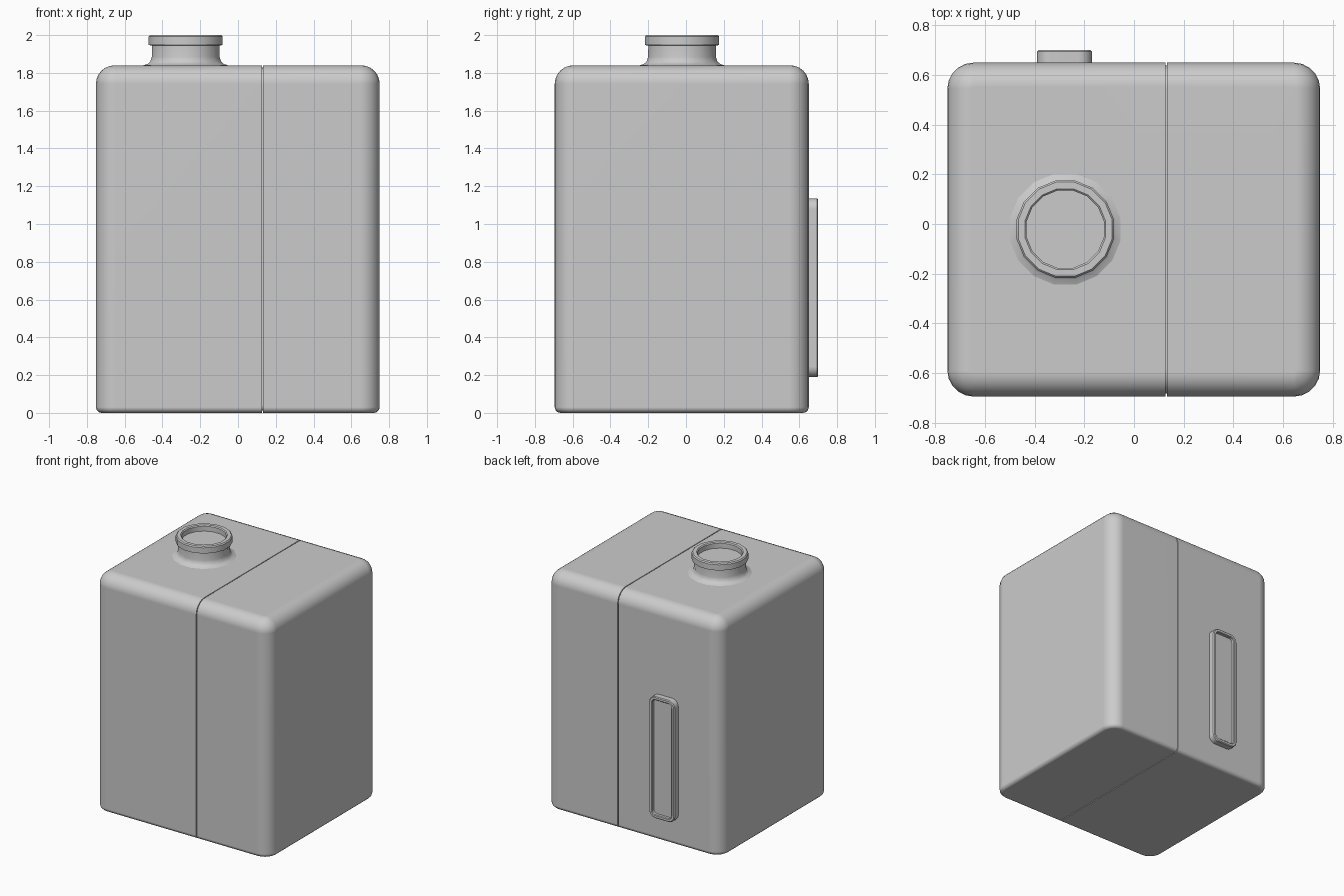
import bpy, bmesh, math
from mathutils import Vector

if "Cube" in bpy.data.objects:
    bpy.data.objects.remove(bpy.data.objects["Cube"])


def finish(bm, name, angle=35):
    bmesh.ops.recalc_face_normals(bm, faces=bm.faces)
    mesh = bpy.data.meshes.new(name)
    bm.to_mesh(mesh)
    bm.free()
    obj = bpy.data.objects.new(name, mesh)
    bpy.context.collection.objects.link(obj)
    bpy.ops.object.select_all(action='DESELECT')
    obj.select_set(True)
    bpy.context.view_layer.objects.active = obj
    bpy.ops.object.shade_smooth_by_angle(angle=math.radians(angle))
    obj.modifiers.new("weighted", 'WEIGHTED_NORMAL').keep_sharp = True
    return obj


def skin(rings):
    """Bridge rings of points and cap both ends."""
    bm = bmesh.new()
    loops = [[bm.verts.new(p) for p in ring] for ring in rings]
    n = len(loops[0])
    for a, b in zip(loops, loops[1:]):
        for i in range(n):
            j = (i + 1) % n
            bm.faces.new((a[i], a[j], b[j], b[i]))
    bm.faces.new(loops[0])
    bm.faces.new(loops[-1])
    return bm


def rounded_rect(x0, x1, y0, y1, r, inset, h, seg=5):
    """Rounded rectangle at height h, shrunk by inset."""
    rad = max(r - inset, 0.002)
    d = inset + rad
    centres = [(x1 - d, y1 - d), (x0 + d, y1 - d), (x0 + d, y0 + d), (x1 - d, y0 + d)]
    pts = []
    for k, (cx, cy) in enumerate(centres):
        for s in range(seg + 1):
            t = math.pi / 2 * (k + s / seg)
            pts.append(Vector((cx + rad * math.cos(t), cy + rad * math.sin(t), h)))
    return pts


def tank(shrink=0.0):
    """Whole tank: small rounding below, large rounding above."""
    top, low, height = 0.098, 0.03, 1.84
    prof = []
    for i in range(4):
        t = math.pi / 2 * i / 3
        prof.append((low * (1 - math.sin(t)), low * (1 - math.cos(t))))
    for i in range(7):
        t = math.pi / 2 * i / 6
        prof.append((top * (1 - math.cos(t)), height - top * (1 - math.sin(t))))
    mid = height / 2
    return skin([rounded_rect(-0.752, 0.75, -0.695, 0.65, 0.105, o + shrink,
                              mid + (z - mid) * (1 - shrink / mid)) for o, z in prof])


def cut(bm, x, keep_right):
    """Trim the solid at a plane of constant x and cap it."""
    res = bmesh.ops.bisect_plane(
        bm, geom=bm.verts[:] + bm.edges[:] + bm.faces[:], plane_co=(x, 0, 0),
        plane_no=(1, 0, 0), clear_inner=keep_right, clear_outer=not keep_right)
    edges = [e for e in res['geom_cut'] if isinstance(e, bmesh.types.BMEdge)]
    bmesh.ops.contextual_create(bm, geom=edges)


# Two tank sections with a narrow seam
SEAM, GAP = 0.13, 0.003
for name, side in (("tank_left", -1), ("tank_right", 1)):
    bm = tank()
    cut(bm, SEAM + side * GAP, side > 0)
    finish(bm, name)

# Seam floor, set slightly below the skin
bm = tank(0.012)
cut(bm, SEAM - GAP, True)
cut(bm, SEAM + GAP, False)
finish(bm, "seam_floor")

# Filler neck with flared base, lip and shallow mouth
profile = [(0.235, 1.835), (0.226, 1.841), (0.206, 1.847), (0.191, 1.86),
           (0.183, 1.885), (0.182, 1.945), (0.2, 1.947), (0.2, 1.992),
           (0.193, 2.0), (0.166, 2.0), (0.159, 1.993), (0.159, 1.955)]
SIDES = 16
bm = skin([[(-0.277 + r * math.cos(2 * math.pi * (i + 0.5) / SIDES),
             -0.021 + r * math.sin(2 * math.pi * (i + 0.5) / SIDES), z)
            for i in range(SIDES)] for r, z in profile])
finish(bm, "filler_neck")

# Level gauge on the back: raised frame with a recessed window
gauge = [(0, 0.64), (0, 0.694), (0.006, 0.7), (0.022, 0.7), (0.027, 0.695), (0.027, 0.675)]
bm = skin([[(p.x, p.z, p.y) for p in
            rounded_rect(-0.39, -0.17, 0.19, 1.135, 0.055, o, h)] for o, h in gauge])
finish(bm, "level_gauge")
